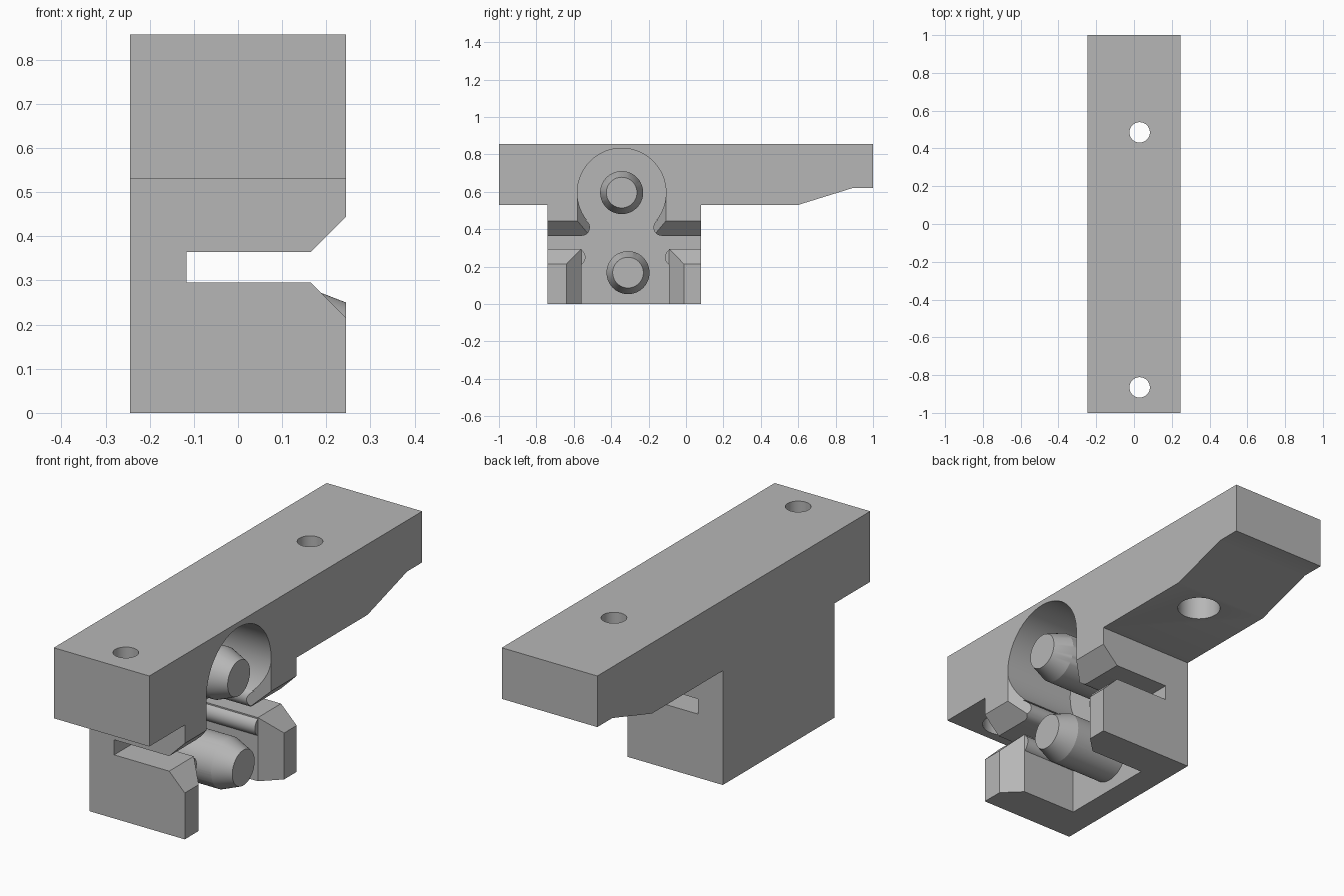
import bpy
import bmesh
import math
from mathutils import Matrix, Vector

cube = bpy.data.objects.get("Cube")
if cube:
    bpy.data.objects.remove(cube, do_unlink=True)

grey = bpy.data.materials.new("plain_grey")
grey.use_nodes = True
colour = (0.47, 0.47, 0.47, 1)
grey.diffuse_color = colour
grey.node_tree.nodes["Principled BSDF"].inputs["Base Color"].default_value = colour

HALF = 0.245      # half width of the bracket
BACK = -0.117     # floor of the recesses
INNER = 0.165     # where the entry chamfers start


def finish(name, bm):
    bmesh.ops.recalc_face_normals(bm, faces=bm.faces)
    mesh = bpy.data.meshes.new(name)
    bm.to_mesh(mesh)
    bm.free()
    mesh.materials.append(grey)
    obj = bpy.data.objects.new(name, mesh)
    bpy.context.collection.objects.link(obj)
    return obj


def prism(name, points, axis, lo, hi):
    """Extrude a flat profile along the axis x, y or z."""
    place = {"x": lambda a, b: (lo, a, b),
             "y": lambda a, b: (a, lo, b),
             "z": lambda a, b: (a, b, lo)}[axis]
    bm = bmesh.new()
    face = bm.faces.new([bm.verts.new(place(*p)) for p in points])
    made = bmesh.ops.extrude_face_region(bm, geom=[face])["geom"]
    step = Vector([(hi - lo) * (axis == a) for a in "xyz"])
    bmesh.ops.translate(bm, vec=step,
                        verts=[v for v in made if isinstance(v, bmesh.types.BMVert)])
    return finish(name, bm)


def rod(name, centre, r1, r2, length, axis="x", sides=64):
    """Round bar or cone starting at centre and running along the axis."""
    turn = Matrix.Rotation(math.pi / 2, 4, "Y") if axis == "x" else Matrix()
    bm = bmesh.new()
    bmesh.ops.create_cone(bm, cap_ends=True, segments=sides, radius1=r1,
                          radius2=r2, depth=length,
                          matrix=Matrix.Translation(centre) @ turn
                          @ Matrix.Translation((0, 0, length / 2)))
    return finish(name, bm)


def combine(target, tool, operation):
    mod = target.modifiers.new(operation, "BOOLEAN")
    mod.operation = operation
    mod.solver = "EXACT"
    mod.object = tool
    bpy.context.view_layer.objects.active = target
    bpy.ops.object.modifier_apply(modifier=mod.name)
    bpy.data.objects.remove(tool, do_unlink=True)


def smooth(obj):
    bpy.ops.object.select_all(action="DESELECT")
    obj.select_set(True)
    bpy.context.view_layer.objects.active = obj
    bpy.ops.object.shade_smooth_by_angle(angle=math.radians(30))


# Top beam and hanging block as one side profile
body = prism("bracket_body",
             [(-1, 0.857), (-1, 0.53), (-0.74, 0.53), (-0.74, 0), (0.08, 0),
              (0.08, 0.53), (0.6, 0.53), (0.89, 0.62), (1, 0.62), (1, 0.857)],
             "x", -HALF, HALF)

# Upper round recess with its throat, and the lower recess
UP, LOW = -0.344, -0.325
combine(body, rod("round_recess", (BACK, UP, 0.596), 0.237, 0.237, 0.5, sides=96),
        "DIFFERENCE")


def recess(name, mid, half, z0, z1):
    pts = [(mid - half, z0), (mid + half, z0), (mid + half, z1), (mid - half, z1)]
    combine(body, prism(name, pts, "x", BACK, 0.4), "DIFFERENCE")


recess("throat", UP, 0.215, 0.33, 0.45)
recess("lower_recess", LOW, 0.235, -0.1, 0.34)

# Rounded lips on both sides of each recess mouth
for mid, off, z in ((UP, 0.215, 0.41), (LOW, 0.2575, 0.25)):
    for side in (-1, 1):
        combine(body, rod("lip", (BACK - 0.02, mid + side * off, z),
                          0.045, 0.045, 0.375, sides=32), "UNION")

# Flared entries of the recesses
for mid, half, flare, z0, z1 in ((UP, 0.17, 0.237, 0.33, 0.59),
                                 (LOW, 0.235, 0.313, -0.1, 0.33)):
    slope = (flare - half) / (HALF - INNER)
    wide = flare + slope * 0.05
    x1 = HALF + 0.05
    combine(body, prism("flare", [(INNER, mid - half), (x1, mid - wide),
                                  (x1, mid + wide), (INNER, mid + half)],
                        "z", z0, z1), "DIFFERENCE")

# Horizontal slot with a chamfered mouth
combine(body, prism("slot", [(BACK, 0.295), (INNER, 0.295), (0.295, 0.165),
                             (0.295, 0.495), (INNER, 0.365), (BACK, 0.365)],
                    "y", -0.9, 0.3), "DIFFERENCE")

# Screw holes, wider from below
for y in (-0.865, 0.485):
    combine(body, rod("screw_hole", (0.03, y, 0.4), 0.054, 0.054, 0.6, "z"),
            "DIFFERENCE")
    combine(body, rod("screw_head", (0.03, y, 0.4), 0.094, 0.094, 0.32, "z"),
            "DIFFERENCE")
smooth(body)

# Pins with tapered tips
for name, y, z in (("upper_pin", -0.344, 0.596), ("lower_pin", -0.31, 0.168)):
    start = BACK - 0.02
    taper = HALF - 0.085
    pin = rod(name, (start, y, z), 0.115, 0.115, HALF - start)
    for v in pin.data.vertices:
        if v.co.x > taper:
            v.co.x = taper
    tip = rod("tip", (taper, y, z), 0.115, 0.082, HALF - taper)
    combine(pin, tip, "UNION")
    smooth(pin)
